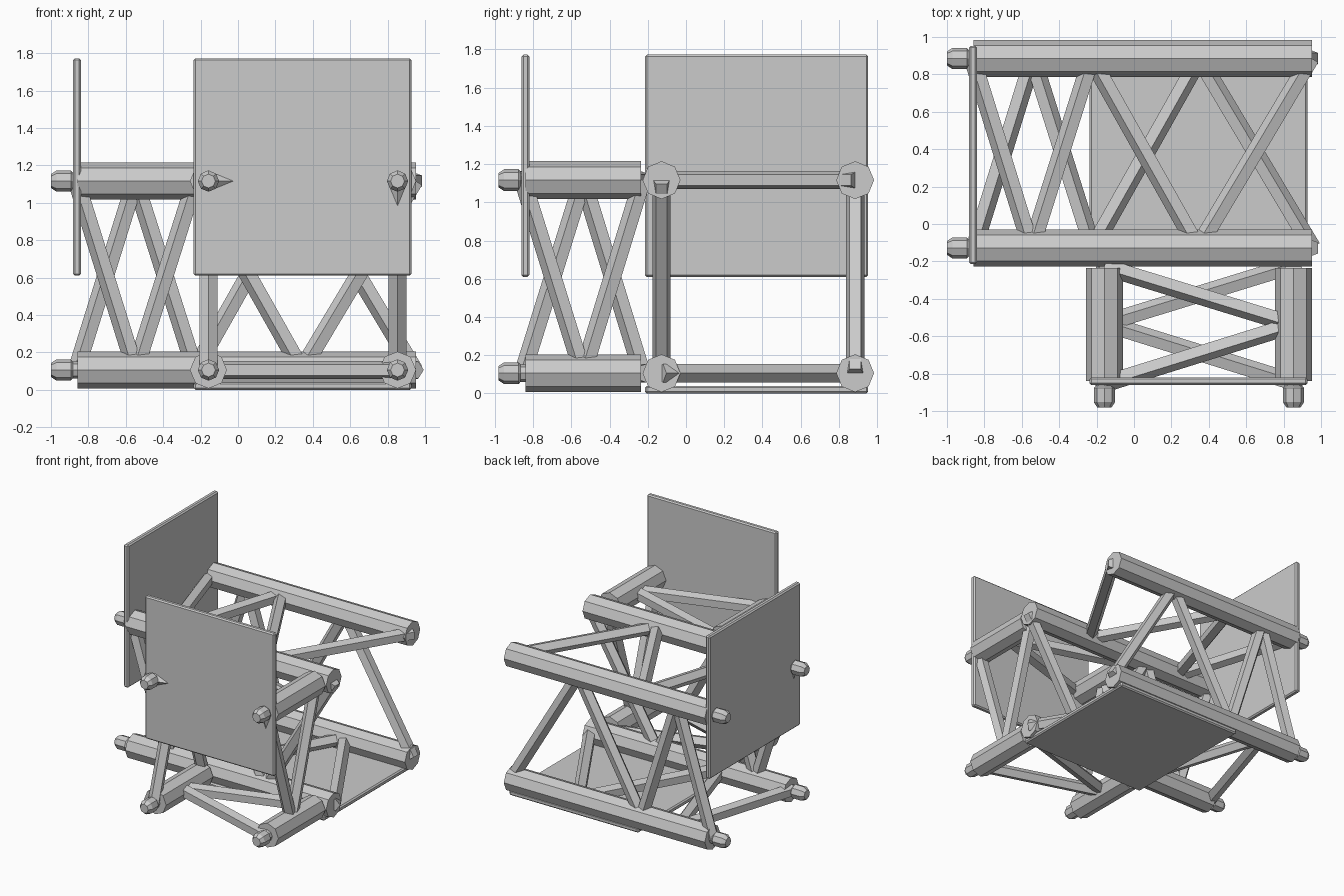
import bpy, bmesh
from math import cos, sin, pi
from mathutils import Vector

if "Cube" in bpy.data.objects:
    bpy.data.objects.remove(bpy.data.objects["Cube"])

LOW, HIGH = 0.106, 1.116      # heights of the chord tubes
TUBE_R, STRUT_R = 0.099, 0.05


def add_mesh(name, bm):
    bmesh.ops.recalc_face_normals(bm, faces=bm.faces)
    me = bpy.data.meshes.new(name)
    bm.to_mesh(me)
    bm.free()
    ob = bpy.data.objects.new(name, me)
    bpy.context.collection.objects.link(ob)
    return ob


def prism(name, start, axis, profile, sides, ref):
    """Flat-faced turned part: profile is (distance along axis, radius)."""
    start, d = Vector(start), Vector(axis).normalized()
    u = Vector(ref)
    u = (u - d * u.dot(d)).normalized()
    v = d.cross(u)
    bm = bmesh.new()
    rings = []
    for t, r in profile:
        rings.append([bm.verts.new(start + d * t + (u * cos(2 * pi * i / sides)
                      + v * sin(2 * pi * i / sides)) * r) for i in range(sides)])
    for a, b in zip(rings, rings[1:]):
        for i in range(sides):
            j = (i + 1) % sides
            bm.faces.new((a[i], a[j], b[j], b[i]))
    bm.faces.new(rings[0])
    bm.faces.new(rings[-1])
    return add_mesh(name, bm)


def plate(name, lo, hi):
    """Thin panel with slightly chamfered edges."""
    lo, hi = Vector(lo), Vector(hi)
    bm = bmesh.new()
    bmesh.ops.create_cube(bm, size=1)
    for v in bm.verts:
        v.co = (lo + hi) / 2 + Vector([c * s for c, s in zip(v.co, hi - lo)])
    bmesh.ops.bevel(bm, geom=list(bm.edges), offset=0.01, segments=1,
                    affect='EDGES', profile=0.5)
    return add_mesh(name, bm)


def truss(name, place, ends, near, far, nodes, tip):
    """Box truss: place(s, w, h) maps run, width and height to the world."""
    along = place(1, 0, 0) - place(0, 0, 0)
    # chord tubes with a connector pin at the outer end
    for w in (near, far):
        for h in (LOW, HIGH):
            prism(name + "_tube", place(ends[0], w, h), along,
                  [(0, TUBE_R), (ends[1] - ends[0], TUBE_R)], 8, (0, 0, 1))
            n = ends[0] - tip
            prism(name + "_connector", place(ends[0] + 0.03, w, h), -along,
                  [(0, 0.045), (n - 0.0, 0.045 + 0.0)][:1]
                  + [(0.055, 0.045), (0.066, 0.057), (n, 0.057), (n + 0.03, 0.037)],
                  8, (0, 0, 1))
    # zigzag struts on the four sides
    sides = {"near": ((near, HIGH), (near, LOW)), "far": ((far, LOW), (far, HIGH)),
             "top": ((far, HIGH), (near, HIGH)), "bottom": ((near, LOW), (far, LOW))}
    for side, chords in sides.items():
        pts = [place(s, *chords[i % 2]) for i, s in enumerate(nodes)]
        ridge = along if side == "bottom" else -along
        for a, b in zip(pts, pts[1:]):
            prism(name + "_" + side + "_strut", a, b - a,
                  [(0, STRUT_R), ((b - a).length, STRUT_R)], 5, ridge)


# long truss running left to right
truss("long_truss", lambda s, w, h: Vector((s, w, h)), (-0.858, 0.953),
      -0.128, 0.885, (-0.86, -0.545, -0.225, 0.345, 0.95), -1.0)
# short truss running to the front
truss("short_truss", lambda s, w, h: Vector((-w, s, h)), (-0.84, -0.235),
      -0.853, 0.158, (-0.85, -0.535, -0.225), -0.982)

# square panels
plate("side_panel", (-0.882, -0.215, 0.61), (-0.84, 0.953, 1.772))
plate("front_panel", (-0.238, -0.861, 0.61), (0.928, -0.82, 1.772))
plate("base_panel", (-0.238, -0.215, 0), (0.928, 0.953, 0.04))
